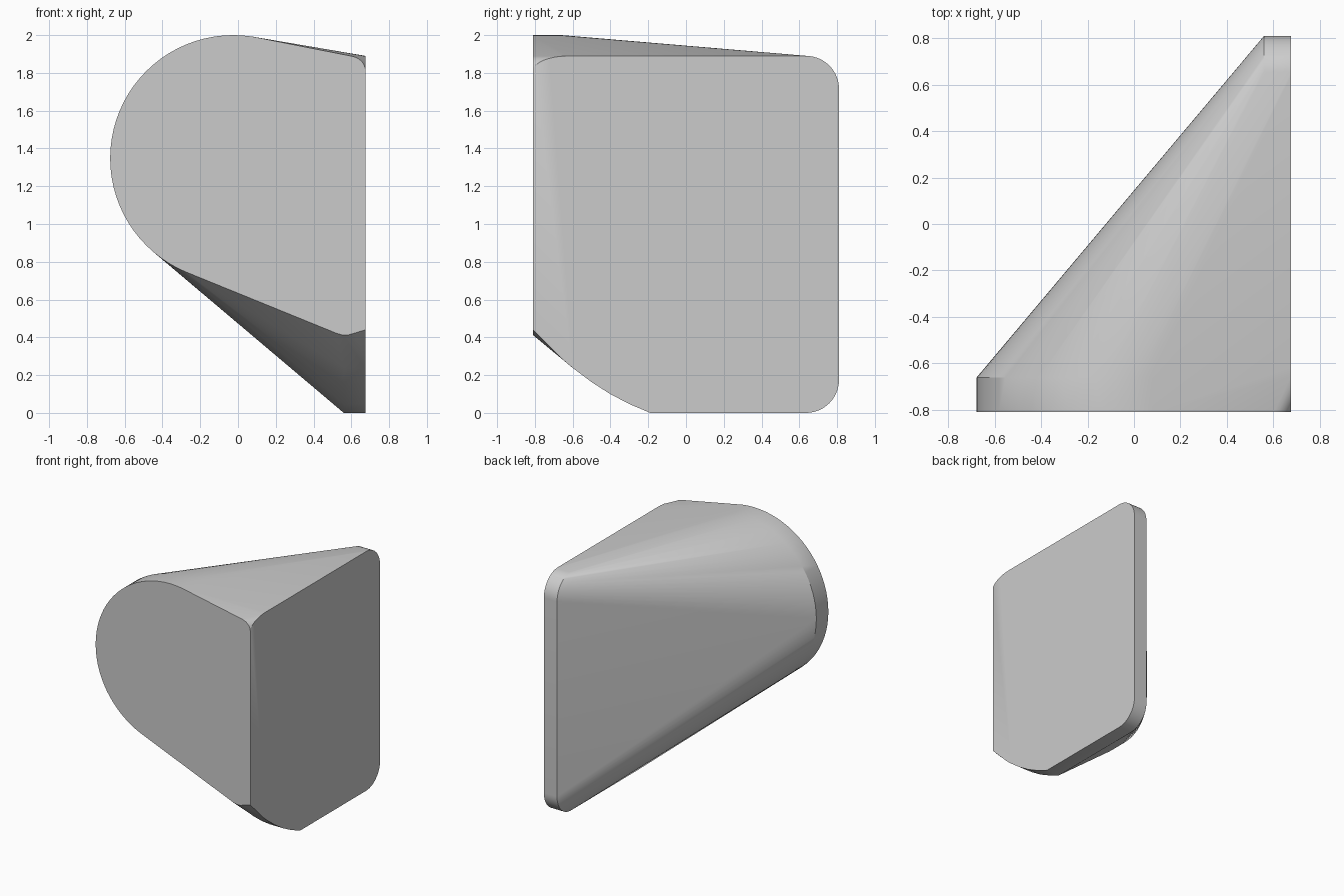
import bpy, bmesh
from math import sin, cos, pi

cube = bpy.data.objects.get("Cube")
if cube:
    bpy.data.objects.remove(cube, do_unlink=True)


def arc(cu, cv, ru, rv, start, end, steps):
    """Points on an elliptical arc, angles in half turns."""
    angles = [pi * (start + (end - start) * i / steps) for i in range(steps + 1)]
    return [(cu + ru * cos(a), cv + rv * sin(a)) for a in angles]


FRONT, BACK, SIDE = -0.81, 0.81, 0.675
INNER = 0.56          # inner face of the side plate
DISC_BACK = -0.66     # rear face of the round front plate
points = []

# Round front plate
for x, z in arc(-0.025, 1.348, 0.652, 0.652, 0, 2, 80)[:-1]:
    points += [(x, FRONT, z), (x, DISC_BACK, z)]

# Side plate: rounded back corners, long sweep at the lower front
outline = arc(0.635, 1.715, 0.175, 0.175, 0, 0.5, 14)
outline += arc(0.635, 0.175, 0.175, 0.175, 1.5, 2, 14)
outline += [(-0.19, 0), (-0.3, 0.047), (-0.4, 0.099), (-0.5, 0.163),
            (-0.6, 0.238), (-0.65, 0.28)]
outline += arc(-0.62, 1.81, 0.19, 0.08, 0.5, 1, 8)
for y, z in outline:
    points.append((SIDE, y, z))
    if y > -0.61:
        points.append((INNER, y, z))

# Front edge of the side plate: softened top and bottom ends
points += [(x, FRONT, z) for x, z in arc(0.585, 1.81, 0.09, 0.08, 0, 0.5, 8)]
points += [(SIDE, FRONT, 0.44), (0.62, FRONT, 0.423), (0.585, FRONT, 0.413),
           (0.555, FRONT, 0.412), (0.525, FRONT, 0.42)]

# Tight skin stretched over both plates
bm = bmesh.new()
for p in points:
    bm.verts.new(p)
hull = bmesh.ops.convex_hull(bm, input=bm.verts)
loose = {g for g in hull["geom_interior"] + hull["geom_unused"]
         if isinstance(g, bmesh.types.BMVert)}
bmesh.ops.delete(bm, geom=list(loose), context='VERTS')
bmesh.ops.dissolve_limit(bm, angle_limit=0.004, verts=bm.verts, edges=bm.edges)
bmesh.ops.recalc_face_normals(bm, faces=bm.faces)
mesh = bpy.data.meshes.new("tapered_body")
bm.to_mesh(mesh)
bm.free()

body = bpy.data.objects.new("tapered_body", mesh)
bpy.context.collection.objects.link(body)

grey = bpy.data.materials.new("light_grey")
grey.use_nodes = True
colour = (0.6, 0.6, 0.6, 1)
grey.diffuse_color = colour
grey.node_tree.nodes["Principled BSDF"].inputs["Base Color"].default_value = colour
mesh.materials.append(grey)

bpy.ops.object.select_all(action='DESELECT')
body.select_set(True)
bpy.context.view_layer.objects.active = body
bpy.ops.object.shade_smooth_by_angle(angle=pi / 6)
